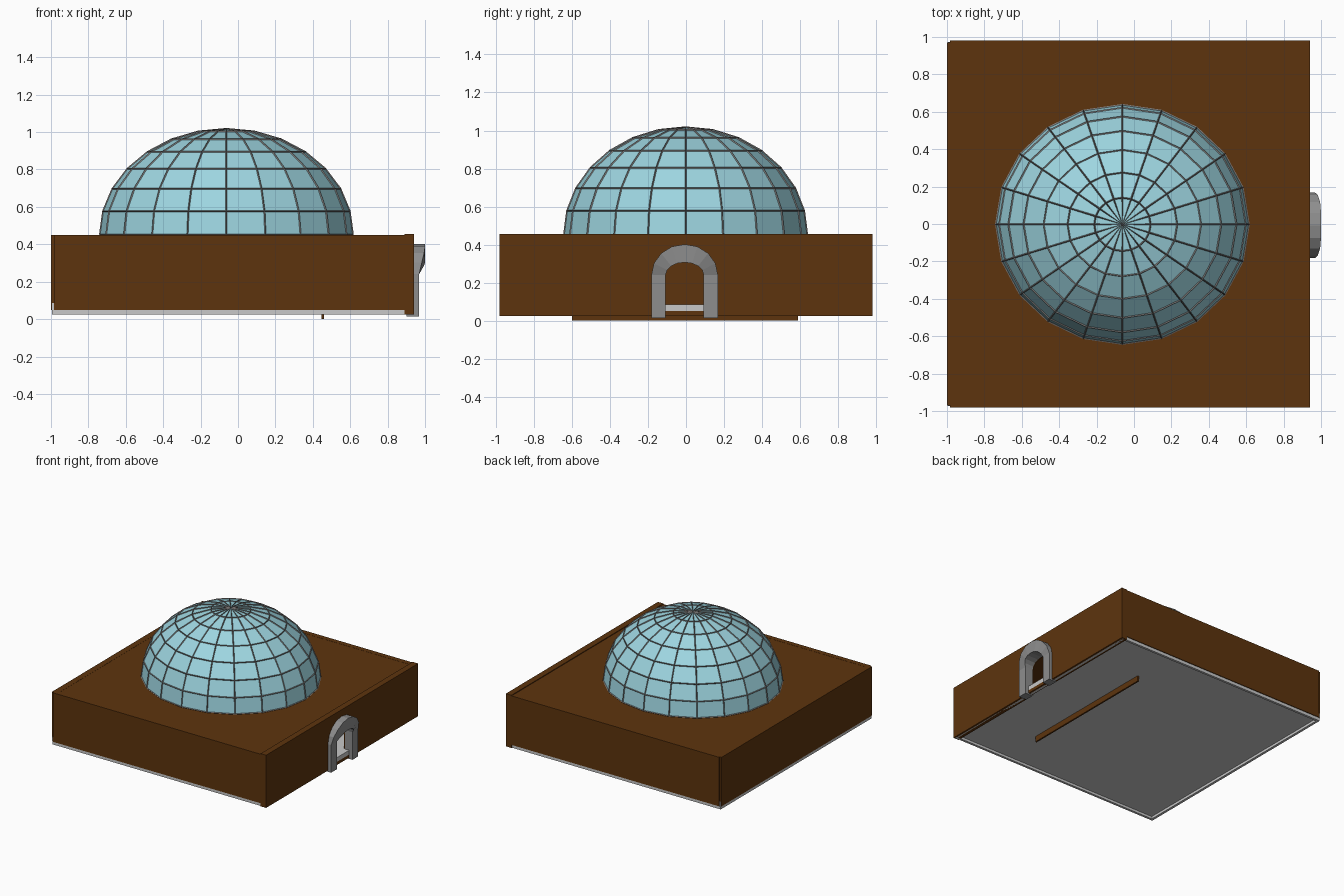
import bpy, bmesh
from math import sin, cos, pi

cube = bpy.data.objects.get("Cube")
if cube:
    bpy.data.objects.remove(cube, do_unlink=True)


def material(name, rgb):
    m = bpy.data.materials.new(name)
    m.use_nodes = True
    color = (*rgb, 1)
    m.diffuse_color = color
    m.node_tree.nodes["Principled BSDF"].inputs["Base Color"].default_value = color
    return m


BROWN = material("brown wall", (0.11, 0.034, 0.004))
GLASS = material("pale blue glass", (0.34, 0.67, 0.75))
STONE = material("grey stone", (0.27, 0.27, 0.27))
STRUT = material("dark grey strut", (0.2, 0.19, 0.185))
FLOOR = material("light grey floor", (0.58, 0.58, 0.58))


def finish(name, bm, mat):
    bmesh.ops.recalc_face_normals(bm, faces=bm.faces)
    mesh = bpy.data.meshes.new(name)
    bm.to_mesh(mesh)
    bm.free()
    mesh.materials.append(mat)
    obj = bpy.data.objects.new(name, mesh)
    bpy.context.collection.objects.link(obj)
    return obj


def box(name, x, y, z, mat):
    bm = bmesh.new()
    bmesh.ops.create_cube(bm, size=1)
    for v in bm.verts:
        for i, (lo, hi) in enumerate((x, y, z)):
            v.co[i] = lo if v.co[i] < 0 else hi
    return finish(name, bm, mat)


# Floor tray with a rim that hangs a little below it
box("floor", (-0.99, 0.92), (-0.96, 0.96), (0.045, 0.085), FLOOR)
for side, s in (("front", -1), ("back", 1)):
    box(side + "_floor_rim", (-0.995, 0.93), sorted((s * 0.955, s * 0.974)), (0.025, 0.085), FLOOR)
    box(side + "_wall", (-0.985, 0.93), sorted((s * 0.94, s * 0.98)), (0.05, 0.45), BROWN)
box("right_floor_rim", (0.905, 0.925), (-0.96, 0.96), (0.025, 0.085), FLOOR)
box("left_floor_rim", (-0.995, -0.975), (-0.974, 0.974), (0.025, 0.085), FLOOR)
box("left_wall", (-1, -0.95), (-0.97, 0.97), (0.05, 0.45), BROWN)
box("roof", (-0.985, 0.93), (-0.97, 0.97), (0.42, 0.449), BROWN)
box("inner_partition", (0.447, 0.46), (-0.6, 0.59), (0, 0.43), BROWN)

# Entrance outline, from one foot over the arch to the other
DOOR_Y, SPRING, STEPS = -0.007, 0.24, 8


def arch(half_width, rise, foot):
    pts = [(DOOR_Y + half_width, foot, 0)]
    for i in range(STEPS + 1):
        a = pi * i / STEPS
        pts.append((DOOR_Y + half_width * cos(a), SPRING + rise * sin(a), sin(a)))
    pts.append((DOOR_Y - half_width, foot, 0))
    return pts


# Entrance wall with an arched doorway cut into its lower edge
opening = arch(0.105, 0.07, 0.025)
outline = [(-0.98, 0.025), (-0.98, 0.455), (0.98, 0.455), (0.98, 0.025)]
outline += [(y, z) for y, z, _ in opening]
bm = bmesh.new()
face = bm.faces.new([bm.verts.new((0.94, y, z)) for y, z in outline])
extruded = bmesh.ops.extrude_face_region(bm, geom=[face])["geom"]
for v in extruded:
    if isinstance(v, bmesh.types.BMVert):
        v.co.x = 0.89
# Keep both faces of the wall closed
if not face.is_valid:
    bm.faces.new([v for v in bm.verts if v.co.x > 0.93])
finish("entrance_wall", bm, BROWN)
box("door_sill", (0.9, 0.938), (-0.12, 0.11), (0.025, 0.05), BROWN)
box("door_step", (0.9, 0.938), (-0.12, 0.11), (0.05, 0.085), FLOOR)

# Stone door surround whose crown leans outward
bm = bmesh.new()
rings = []
for (yi, zi, lean), (yo, zo, _) in zip(arch(0.1, 0.067, 0.015), arch(0.175, 0.162, 0.015)):
    front = 0.968 + 0.032 * min(1, 1.2 * lean)
    rings.append([bm.verts.new(p) for p in
                  ((0.9, yi, zi), (front, yi, zi), (front, yo, zo), (0.9, yo, zo))])
for a, b in zip(rings, rings[1:]):
    for i in range(4):
        j = (i + 1) % 4
        bm.faces.new((a[i], a[j], b[j], b[i]))
bm.faces.new(rings[0])
bm.faces.new(rings[-1])
finish("door_surround", bm, STONE)


# Dome: faceted glass panes and the lattice along their edges
def dome(name, scale, mat):
    bm = bmesh.new()
    bmesh.ops.create_uvsphere(bm, u_segments=20, v_segments=14, radius=1)
    low = [v for v in bm.verts if v.co.z < -0.01]
    bmesh.ops.delete(bm, geom=low, context="VERTS")
    for v in bm.verts:
        v.co.x = -0.062 + v.co.x * 0.675 * scale
        v.co.y = -0.002 + v.co.y * 0.638 * scale
        v.co.z = 0.452 + v.co.z * 0.564 * scale
    return finish(name, bm, mat)


dome("dome_glass", 1, GLASS)
lattice = dome("dome_lattice", 1, STRUT)
wire = lattice.modifiers.new("struts", "WIREFRAME")
wire.thickness = 0.012
wire.offset = 0
wire.use_even_offset = False
wire.use_boundary = True
